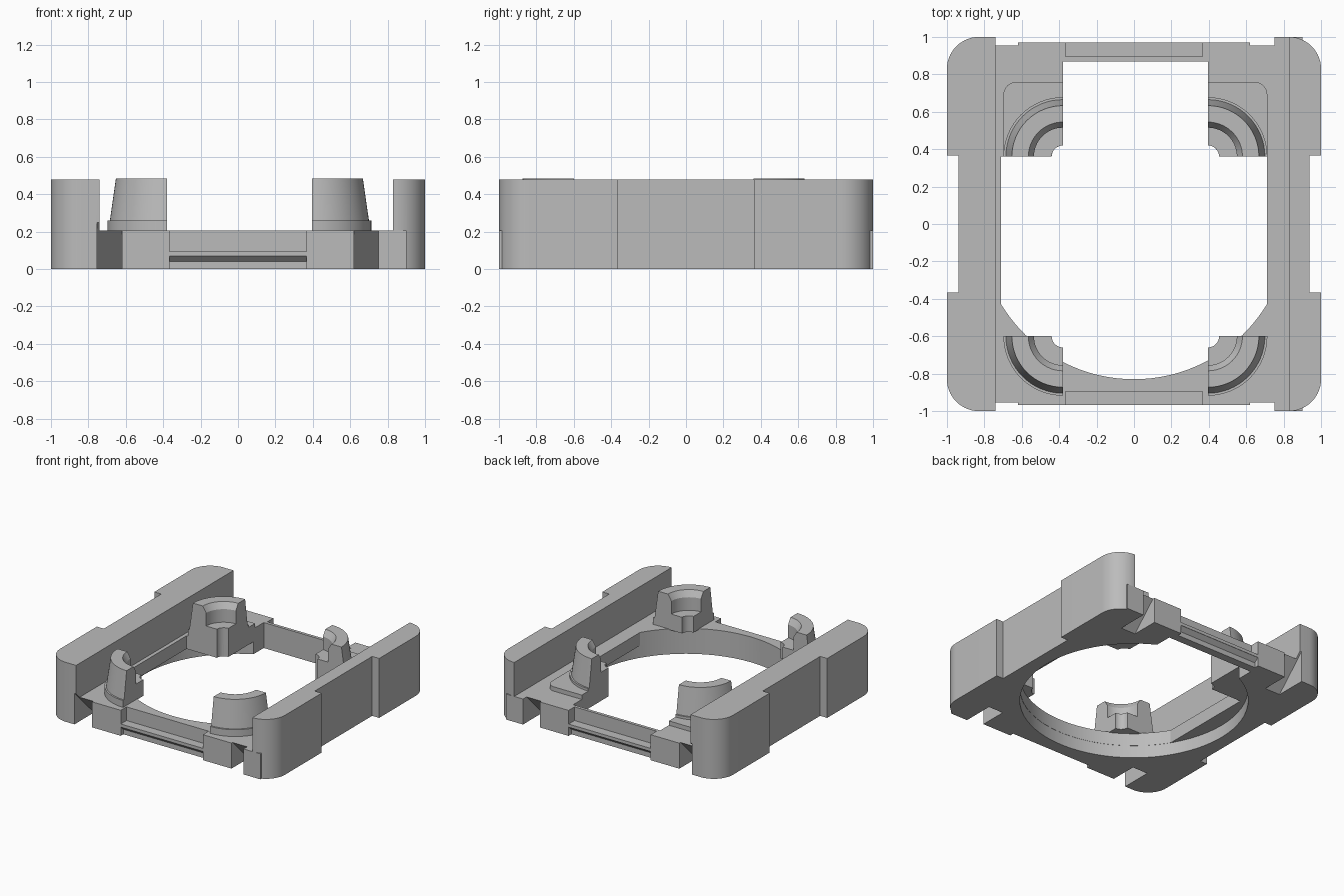
import bpy, bmesh
from math import cos, sin, radians, acos, degrees

cube = bpy.data.objects.get("Cube")
if cube:
    bpy.data.objects.remove(cube, do_unlink=True)

GREY = (0.5, 0.5, 0.5, 1)
grey = bpy.data.materials.new("plain_grey")
grey.use_nodes = True
grey.diffuse_color = GREY
grey.node_tree.nodes["Principled BSDF"].inputs["Base Color"].default_value = GREY

TOP = 0.205      # deck height
RAIL = 0.478     # side rail height
R = 0.83         # round opening


def finish(name, bm):
    bmesh.ops.recalc_face_normals(bm, faces=bm.faces)
    mesh = bpy.data.meshes.new(name)
    bm.to_mesh(mesh)
    bm.free()
    mesh.materials.append(grey)
    obj = bpy.data.objects.new(name, mesh)
    bpy.context.collection.objects.link(obj)
    return obj


def prism(name, pts, a, b, axis="z"):
    """Extrude a flat outline from a to b along z (xy outline) or x (yz outline)."""
    bm = bmesh.new()
    place = (lambda p, h: (p[0], p[1], h)) if axis == "z" else (lambda p, h: (h, p[0], p[1]))
    low = [bm.verts.new(place(p, a)) for p in pts]
    high = [bm.verts.new(place(p, b)) for p in pts]
    bm.faces.new(low)
    bm.faces.new(high)
    for i in range(len(pts)):
        j = (i + 1) % len(pts)
        bm.faces.new((low[i], low[j], high[j], high[i]))
    return finish(name, bm)


def box(name, x0, x1, y0, y1, z0, z1):
    return prism(name, [(x0, y0), (x1, y0), (x1, y1), (x0, y1)], z0, z1)


def arc(cx, cy, r, a0, a1, n):
    steps = [radians(a0 + (a1 - a0) * i / n) for i in range(n + 1)]
    return [(cx + r * cos(t), cy + r * sin(t)) for t in steps]


def combine(obj, tool, operation):
    mod = obj.modifiers.new(operation, "BOOLEAN")
    mod.operation, mod.solver, mod.object = operation, "EXACT", tool
    bpy.context.view_layer.update()
    deps = bpy.context.evaluated_depsgraph_get()
    mesh = bpy.data.meshes.new_from_object(obj.evaluated_get(deps))
    obj.modifiers.clear()
    obj.data = mesh
    bpy.data.objects.remove(tool, do_unlink=True)


def smooth(obj):
    bpy.ops.object.select_all(action="DESELECT")
    obj.select_set(True)
    bpy.context.view_layer.objects.active = obj
    bpy.ops.object.shade_smooth_by_angle(angle=radians(25))


def rail(name, side, inner):
    """Tall side rail with rounded outer corners and a shallow outer recess."""
    c = 0.83
    half = arc(c, -c, 1 - c, -90, 0, 14) + [(1, -0.365), (0.938, -0.365)]
    outline = [(inner, -1)] + half + [(x, -y) for x, y in reversed(half)] + [(inner, 1)]
    return prism(name, [(side * x, y) for x, y in outline], 0, RAIL)


# Frame body: deck, end blocks, right shelf and both rails
frame = box("frame", -0.8, 0.9, -0.955, 0.955, 0, TOP)
combine(frame, box("end_blocks", -0.62, 0.62, -0.968, 0.97, 0, TOP), "UNION")
combine(frame, box("right_shelf", 0.75, 0.9, -1, 1, 0, TOP), "UNION")
combine(frame, rail("left_rail", 1, 0.828), "UNION")
combine(frame, rail("right_rail", -1, 0.74), "UNION")

# Central opening, wider and round underneath
edge = degrees(acos(0.71 / R))
opening = [(0.71, 0.36), (0.395, 0.36), (0.395, 0.87), (-0.38, 0.87), (-0.38, 0.36), (-0.71, 0.36)]
opening += arc(0, 0, R, edge - 180, -edge, 40)
combine(frame, prism("opening_cutter", opening, -0.1, 0.3), "DIFFERENCE")
combine(frame, prism("round_cutter", arc(0, 0, R + 0.002, 0, 355, 71), -0.1, 0.1), "DIFFERENCE")

for end in (-1, 1):
    # Sloped undercuts beside the rails
    wedge = [(end * 1.01, -0.01), (end * 0.74, -0.01), (end * 1.01, 0.26)]
    for x0, x1 in ((-0.755, -0.62), (0.62, 0.75)):
        combine(frame, prism("wedge_cutter", wedge, x0, x1, "x"), "DIFFERENCE")
    # Ledge recess and the undercut lip below it
    y0, y1 = sorted((end * 0.895, end * 1.1))
    combine(frame, box("ledge_cutter", -0.365, 0.365, y0, y1, 0.095, 0.3), "DIFFERENCE")
    lip = [(end * 1.1, 0.07), (end * 0.968, 0.07), (end * 0.935, 0.04),
           (end * 0.935, -0.05), (end * 1.1, -0.05)]
    combine(frame, prism("lip_cutter", lip, -0.365, 0.365, "x"), "DIFFERENCE")
smooth(frame)


def post(name, cx, cy, start):
    """Quarter of a tapered hollow post, closed by flat cut faces."""
    section = [(0.06, 0.2), (0.06, 0.33), (0.155, 0.33), (0.155, 0.435), (0.185, 0.483),
               (0.273, 0.483), (0.305, 0.26), (0.318, 0.26), (0.318, 0.2)]
    bm = bmesh.new()
    n = 16
    rings = []
    for i in range(n + 1):
        t = radians(start + 90 * i / n)
        rings.append([bm.verts.new((cx + r * cos(t), cy + r * sin(t), z)) for r, z in section])
    for a, b in zip(rings, rings[1:]):
        for j in range(len(section)):
            k = (j + 1) % len(section)
            bm.faces.new((a[j], a[k], b[k], b[j]))
    bm.faces.new(rings[0])
    bm.faces.new(rings[-1])
    smooth(finish(name, bm))


# Corner posts
post("back_left_post", 0.395, 0.36, 0)
post("back_right_post", -0.38, 0.36, 90)
post("front_right_post", -0.38, -0.6, 180)
post("front_left_post", 0.395, -0.6, 270)

# Rounded pads around the back posts, open around each post's hollow core
for name, cx, side in (("back_left_pad", 0.395, 1), ("back_right_pad", -0.38, -1)):
    pts = [(0.06, 0), (0.318, 0)] + arc(0.248, 0.33, 0.07, 0, 90, 8)
    pts += [(0, 0.4)] + arc(0, 0, 0.06, 90, 0, 8)[:-1]
    smooth(prism(name, [(cx + side * x, 0.36 + y) for x, y in pts], 0.19, 0.24))
    # Clear the frame deck beneath the hollow core
    core = [(-0.02, -0.02), (0.06, -0.02)] + arc(0, 0, 0.06, 0, 90, 8) + [(-0.02, 0.06)]
    combine(frame, prism("core_cutter", [(cx + side * x, 0.36 + y) for x, y in core],
                         -0.1, 0.3), "DIFFERENCE")
smooth(frame)
